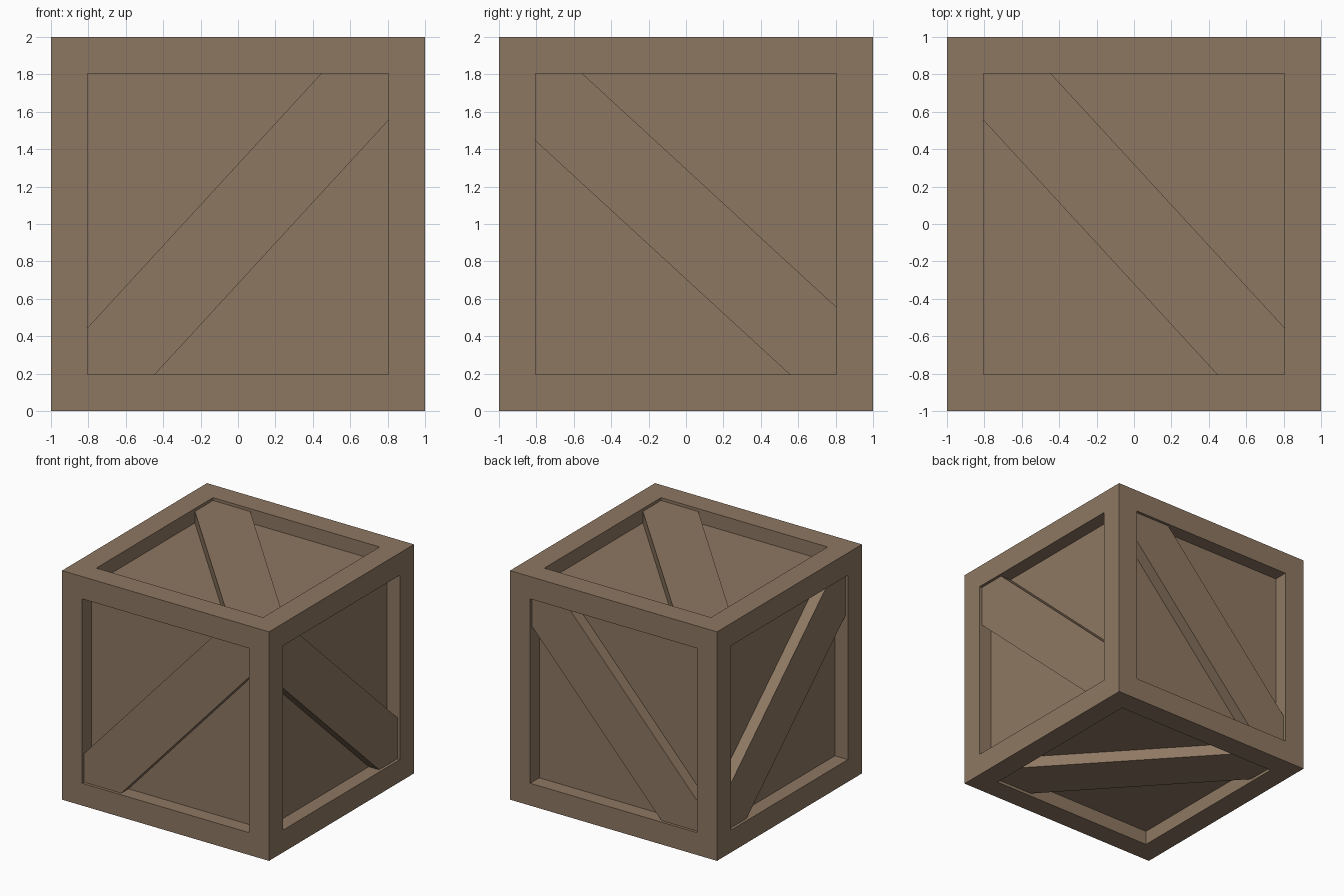
import bpy, bmesh
from mathutils import Vector

if "Cube" in bpy.data.objects:
    bpy.data.objects.remove(bpy.data.objects["Cube"])

FRAME = 0.195    # width of the frame around each side
INNER = 1 - FRAME
PANEL = 0.875    # panel distance from crate centre
BRACE = 0.975    # outer brace surface distance from crate centre

wood = bpy.data.materials.new("wood")
wood.diffuse_color = (0.27, 0.187, 0.122, 1)
wood.use_nodes = True
wood.node_tree.nodes["Principled BSDF"].inputs["Base Color"].default_value = wood.diffuse_color


def finish(bm, name):
    bmesh.ops.recalc_face_normals(bm, faces=bm.faces)
    bmesh.ops.translate(bm, verts=bm.verts, vec=(0, 0, 1))
    mesh = bpy.data.meshes.new(name)
    bm.to_mesh(mesh)
    bm.free()
    mesh.materials.append(wood)
    obj = bpy.data.objects.new(name, mesh)
    bpy.context.collection.objects.link(obj)


# Crate body: a cube with a recessed panel on every side
bm = bmesh.new()
bmesh.ops.create_cube(bm, size=2)
sides = list(bm.faces)
bmesh.ops.inset_individual(bm, faces=sides, thickness=FRAME, use_even_offset=True)
panels = bmesh.ops.extrude_discrete_faces(bm, faces=sides)["faces"]
for face in panels:
    face.normal_update()
    push = face.normal * (PANEL - 1)
    bmesh.ops.translate(bm, verts=list(face.verts), vec=push)
finish(bm, "crate_body")


# Diagonal braces: a six-sided board reaching into two opposite corners
half = [(-INNER, -INNER), (-0.445, -INNER), (INNER, 0.555)]
outline = half + [(-u, -v) for u, v in half]


def brace(name, u_axis, v_axis, normal):
    u_axis, v_axis, normal = Vector(u_axis), Vector(v_axis), Vector(normal)
    bm = bmesh.new()
    verts = [bm.verts.new(u_axis * u + v_axis * v + normal * (PANEL - 0.005))
             for u, v in outline]
    base = bm.faces.new(verts)
    top = bmesh.ops.extrude_face_region(bm, geom=[base], use_keep_orig=True)["geom"]
    bmesh.ops.translate(bm, vec=normal * (BRACE - PANEL + 0.005),
                        verts=[g for g in top if isinstance(g, bmesh.types.BMVert)])
    finish(bm, name)


X, Y, Z = (1, 0, 0), (0, 1, 0), (0, 0, 1)
BACK_TO_FRONT = (0, -1, 0)
for names, u, v, n in [(("back", "front"), X, Z, Y),
                       (("right", "left"), Z, BACK_TO_FRONT, X),
                       (("top", "bottom"), X, BACK_TO_FRONT, Z)]:
    for name, sign in zip(names, (1, -1)):
        brace(name + "_brace", u, v, Vector(n) * sign)
